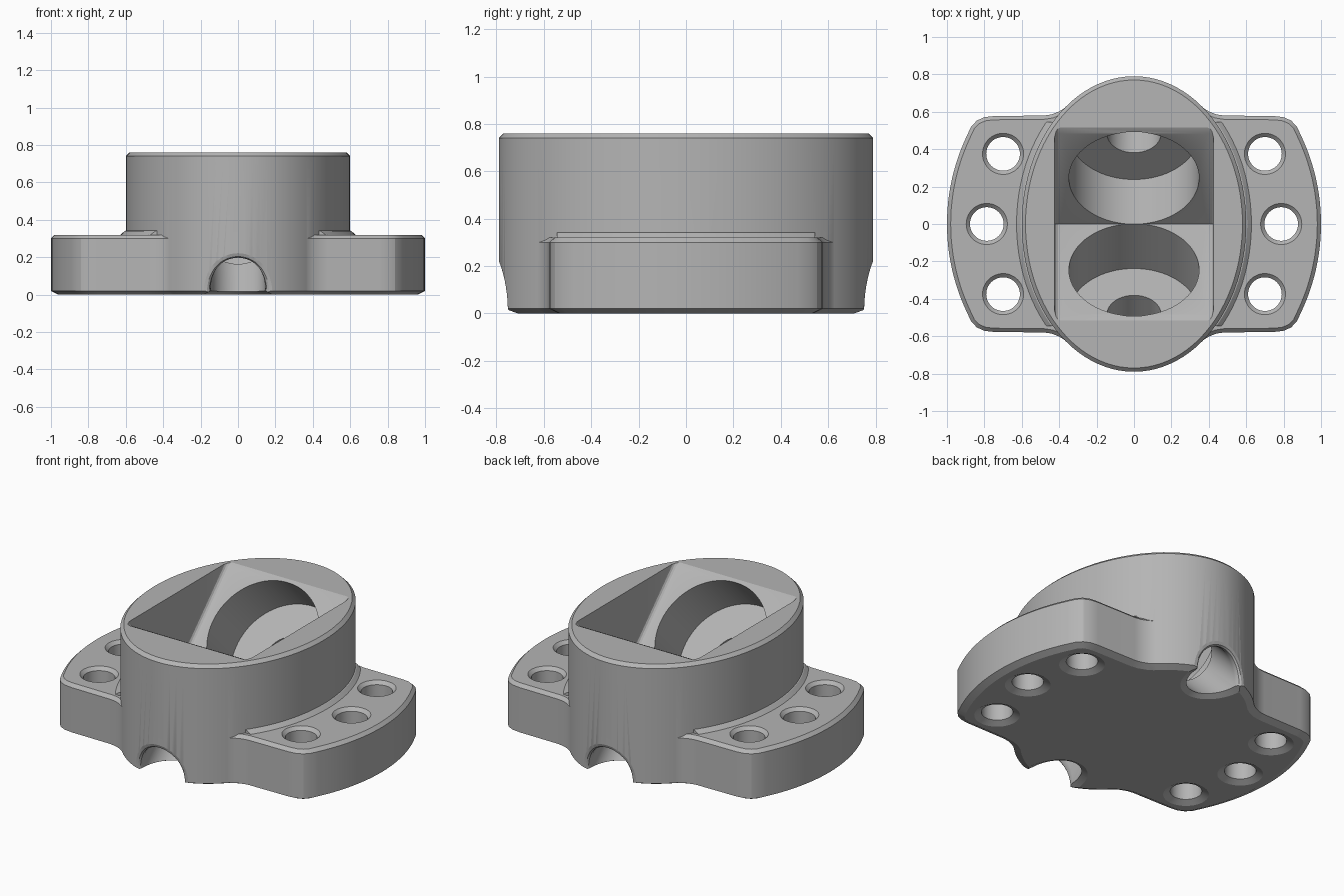
import bpy, bmesh, math
from mathutils import Vector, Matrix

if "Cube" in bpy.data.objects:
    bpy.data.objects.remove(bpy.data.objects["Cube"], do_unlink=True)

RX, RY, TOP = 0.6, 0.79, 0.76      # oval boss
VALLEY = 0.26                      # height of the V pocket bottom
AXIS = VALLEY + 0.49               # slanted bore axis: z = AXIS - |y|


def make(name, bm):
    bmesh.ops.recalc_face_normals(bm, faces=bm.faces)
    mesh = bpy.data.meshes.new(name)
    bm.to_mesh(mesh)
    bm.free()
    obj = bpy.data.objects.new(name, mesh)
    bpy.context.collection.objects.link(obj)
    return obj


def skin(name, rings):
    """Closed solid through a list of matching point rings."""
    bm = bmesh.new()
    loops = [[bm.verts.new(p) for p in ring] for ring in rings]
    for a, b in zip(loops, loops[1:]):
        for i in range(len(a)):
            j = (i + 1) % len(a)
            bm.faces.new((a[i], a[j], b[j], b[i]))
    bm.faces.new(loops[0])
    bm.faces.new(loops[-1])
    return make(name, bm)


def ellipse(rx, ry, n=96, cx=0, cy=0):
    return [(cx + rx * math.cos(2 * math.pi * i / n),
             cy + ry * math.sin(2 * math.pi * i / n)) for i in range(n)]


def offset(points, d):
    """Move a counter-clockwise outline outward by d."""
    out = []
    for i, p in enumerate(points):
        a, b, c = Vector(points[i - 1]), Vector(p), Vector(points[(i + 1) % len(points)])
        e, f = (b - a).normalized(), (c - b).normalized()
        n = Vector((e.y + f.y, -e.x - f.x)).normalized()
        out.append(b + n * d)
    return out


def layered(name, outline, layers):
    return skin(name, [[(p[0], p[1], z) for p in offset(outline, d)] for z, d in layers])


def combine(base, tool, operation):
    mod = base.modifiers.new("combine", 'BOOLEAN')
    mod.operation, mod.solver, mod.object = operation, 'EXACT', tool
    bpy.context.view_layer.update()
    graph = bpy.context.evaluated_depsgraph_get()
    mesh = bpy.data.meshes.new_from_object(base.evaluated_get(graph))
    base.modifiers.clear()
    base.data = mesh
    bpy.data.objects.remove(tool, do_unlink=True)


# Oval boss with chamfered rims
body = layered("bearing_housing", ellipse(RX, RY),
               [(0, -0.04), (0.02, 0), (TOP - 0.02, 0), (TOP, -0.02)])

# Mounting flange with bowed ends and blended shoulders
quarter = [(1.1 * math.cos(t) - 0.1, 1.1 * math.sin(t))
           for t in [math.radians(25.5 * i / 12) for i in range(13)]]
quarter += [(0.87, 0.522), (0.84, 0.553), (0.80, 0.571), (0.75, 0.577), (0.48, 0.58),
            (0.44, 0.586), (0.40, 0.602), (0.37, 0.621), (0.33, 0.63)]
half = quarter + [(-x, y) for x, y in reversed(quarter)]
outline = half + [(x, -y) for x, y in reversed(half[1:-1])]
flange = layered("flange", outline, [(0, -0.04), (0.02, 0), (0.30, 0), (0.32, -0.02)])
combine(body, flange, 'UNION')

# Small sloped collar where the boss meets the flange
collar = layered("collar", ellipse(RX, RY),
                 [(0.25, 0.028), (0.32, 0.028), (0.34, 0.006), (0.35, -0.03)])
bm = bmesh.new()
bmesh.ops.create_cube(bm, size=1, matrix=Matrix.Diagonal((3, 1.09, 2, 1)))
combine(collar, make("collar_limit", bm), 'INTERSECT')
combine(body, collar, 'UNION')

# V-shaped pocket with softened side corners and rim
profile = [(0, VALLEY), (0.485, VALLEY + 0.485), (0.515, TOP), (0.515, 0.9),
           (-0.515, 0.9), (-0.515, TOP), (-0.485, VALLEY + 0.485)]
pocket = skin("pocket_cutter", [[(x, y, z) for y, z in profile] for x in (-0.425, 0.425)])
bm = bmesh.new()
bm.from_mesh(pocket.data)
ends = [e for e in bm.edges if abs(e.verts[0].co.x - e.verts[1].co.x) < 0.01
        and min(v.co.z for v in e.verts) < 0.8]
bmesh.ops.bevel(bm, geom=ends, offset=0.03, segments=4, profile=0.5, affect='EDGES')
bmesh.ops.recalc_face_normals(bm, faces=bm.faces)
bm.to_mesh(pocket.data)
bm.free()
combine(body, pocket, 'DIFFERENCE')

for side in (-1, 1):
    # Slanted round bore, square to the pocket slope
    along = Vector((0, side, -1)).normalized()
    across = Vector((0, side, 1)).normalized()
    mouth = Vector((0, side * 0.247, AXIS - 0.247))
    rings = [[mouth + along * t + across * q + Vector((p, 0, 0))
              for p, q in ellipse(0.348, 0.348)] for t in (-0.02, 0.335)]
    combine(body, skin("bore_cutter", rings), 'DIFFERENCE')

    # Narrow drain hole flaring out through the wall
    rings = []
    for depth, r in [(0.43, 0.145), (0.05, 0.145), (0.033, 0.148), (0.018, 0.155),
                     (0.007, 0.167), (0, 0.185), (-0.05, 0.23)]:
        ring = []
        for p, q in ellipse(r, r * math.sqrt(2), 64):
            y = RY * math.sqrt(1 - (p / RX) ** 2) - depth
            ring.append((p, side * y, AXIS - y + q))
        rings.append(ring)
    combine(body, skin("drain_cutter", rings), 'DIFFERENCE')
    drain = ellipse(0.145, 0.205, 64, 0, side * 0.74)
    combine(body, layered("drain_chamfer", drain, [(-0.01, 0.06), (0.02, 0)]), 'DIFFERENCE')

    # Bolt holes, countersunk above and below
    for x, y in [(0.787, 0), (0.70, 0.375), (0.70, -0.375)]:
        hole = layered("bolt_cutter", ellipse(0.09, 0.09, 48, side * x, y),
                       [(-0.01, 0.06), (0.02, 0), (0.30, 0), (0.33, 0.03)])
        combine(body, hole, 'DIFFERENCE')

# Plain grey metal
grey = bpy.data.materials.new("grey_metal")
grey.use_nodes = True
colour = (0.46, 0.46, 0.46, 1)
grey.diffuse_color = colour
grey.node_tree.nodes["Principled BSDF"].inputs["Base Color"].default_value = colour
body.data.materials.clear()
body.data.materials.append(grey)
for face in body.data.polygons:
    face.material_index = 0

bpy.ops.object.select_all(action='DESELECT')
body.select_set(True)
bpy.context.view_layer.objects.active = body
bpy.ops.object.shade_smooth_by_angle(angle=math.radians(20))
